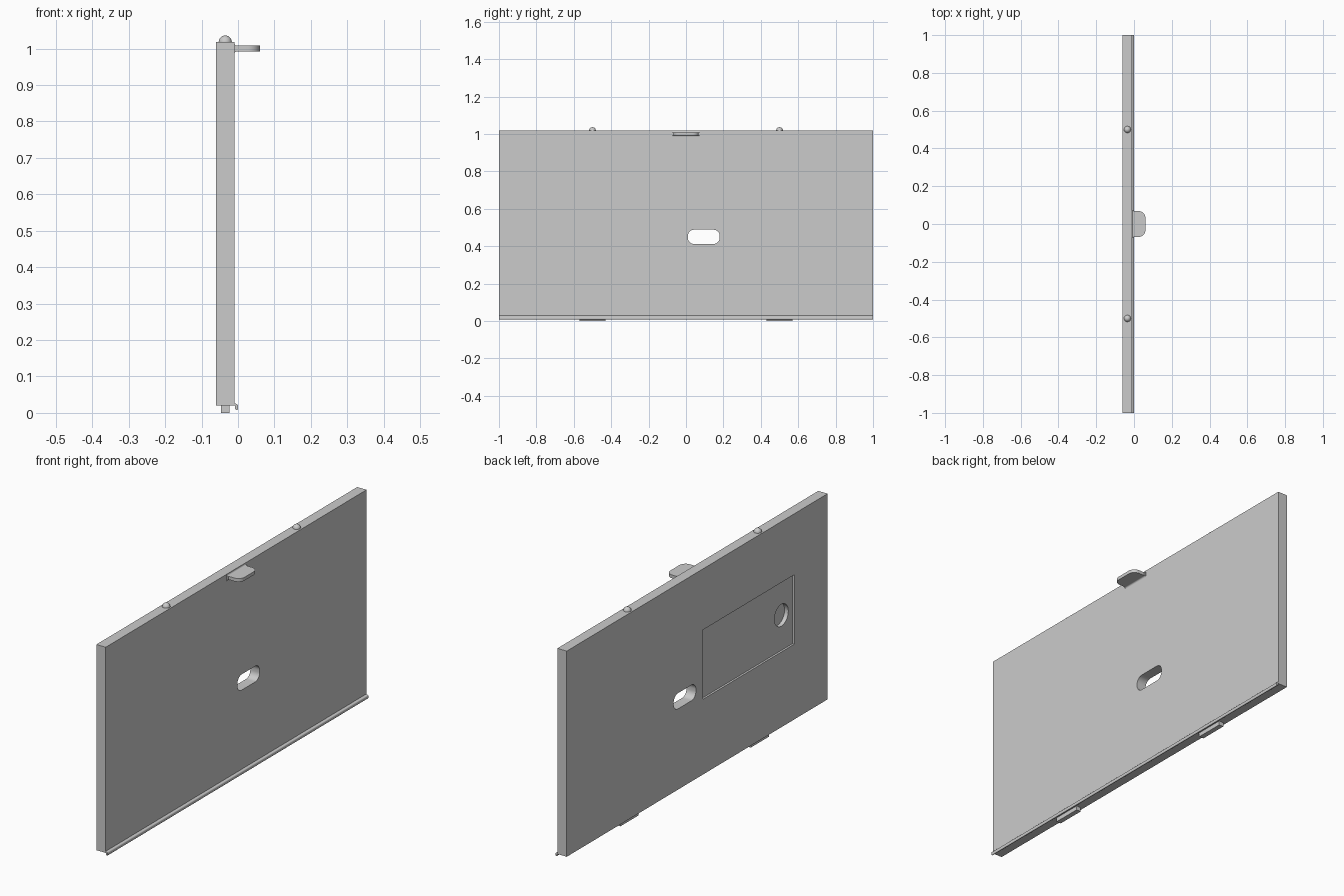
import bpy
import bmesh
from math import cos, sin, pi, radians
from mathutils import Matrix, Vector

cube = bpy.data.objects.get("Cube")
if cube:
    bpy.data.objects.remove(cube, do_unlink=True)

grey = bpy.data.materials.new("grey plastic")
grey.use_nodes = True
colour = (0.6, 0.6, 0.6, 1)
grey.diffuse_color = colour
grey.node_tree.nodes["Principled BSDF"].inputs["Base Color"].default_value = colour


def finish(name, bm, smooth=True):
    bmesh.ops.recalc_face_normals(bm, faces=bm.faces)
    mesh = bpy.data.meshes.new(name)
    bm.to_mesh(mesh)
    bm.free()
    mesh.materials.append(grey)
    obj = bpy.data.objects.new(name, mesh)
    bpy.context.collection.objects.link(obj)
    if smooth:
        shade(obj)
    return obj


def shade(obj):
    bpy.ops.object.select_all(action="DESELECT")
    obj.select_set(True)
    bpy.context.view_layer.objects.active = obj
    bpy.ops.object.shade_smooth_by_angle(angle=radians(35))


def box(name, low, high):
    low, high = Vector(low), Vector(high)
    bm = bmesh.new()
    bmesh.ops.create_cube(bm, size=1, matrix=Matrix.Translation((low + high) / 2)
                          @ Matrix.Diagonal((*(high - low), 1)))
    return finish(name, bm, False)


def prism(name, points, offset):
    """Extrude a closed outline of 3D points along an offset."""
    bm = bmesh.new()
    face = bm.faces.new([bm.verts.new(p) for p in points])
    top = bmesh.ops.extrude_face_region(bm, geom=[face])["geom"]
    verts = [v for v in top if isinstance(v, bmesh.types.BMVert)]
    bmesh.ops.translate(bm, verts=verts, vec=offset)
    return finish(name, bm)


def arc(cx, cy, r, start, end, steps=10):
    angles = [radians(start + (end - start) * i / steps) for i in range(steps + 1)]
    return [(cx + r * cos(a), cy + r * sin(a)) for a in angles]


def rounded_rect(cy, cz, width, height, r):
    w, h = width / 2 - r, height / 2 - r
    corners = [(w, h), (-w, h), (-w, -h), (w, -h)]
    return [p for i, (a, b) in enumerate(corners)
            for p in arc(cy + a, cz + b, r, 90 * i, 90 * i + 90)]


def cut(obj, cutter):
    mod = obj.modifiers.new("cut", "BOOLEAN")
    mod.object = cutter
    mod.operation = "DIFFERENCE"
    mod.solver = "EXACT"
    bpy.context.view_layer.objects.active = obj
    bpy.ops.object.modifier_apply(modifier=mod.name)
    bpy.data.objects.remove(cutter, do_unlink=True)


BACK, FACE = -0.06, -0.01

# Main panel with through slot, shallow label recess and round blind hole
panel = box("panel", (BACK, -1, 0.02), (FACE, 1, 1.018))
slot = rounded_rect(0.095, 0.45, 0.17, 0.076, 0.033)
cut(panel, prism("slot_cutter", [(-0.1, y, z) for y, z in slot], (0.2, 0, 0)))
cut(panel, box("recess_cutter", (-0.1, -0.745, 0.385), (BACK + 0.01, -0.045, 0.722)))
hole = arc(-0.66, 0.555, 0.053, 0, 348.75, 31)
cut(panel, prism("hole_cutter", [(-0.1, y, z) for y, z in hole], (0.07, 0, 0)))
shade(panel)

# Finger tab with rounded outer corners
tab = [(FACE - 0.005, -0.068)] + arc(0.027, -0.035, 0.033, -90, 0)
tab += arc(0.027, 0.035, 0.033, 0, 90) + [(FACE - 0.005, 0.068)]
prism("finger_tab", [(x, y, 0.992) for x, y in tab], (0, 0, 0.016))

# Flared root where the tab meets the panel
flare = arc(-0.003, 1.015, 0.007, 180, 270, 6) + arc(-0.003, 0.985, 0.007, 90, 180, 6)
prism("tab_root", [(x, -0.072, z) for x, z in flare], (0, 0.144, 0))

# Hooked lip along the bottom edge
hook = [(FACE - 0.004, 0.028), (FACE, 0.028)] + arc(-0.006, 0.019, 0.006, 90, 0, 6)
hook += [(0, 0.012)] + arc(-0.004, 0.012, 0.004, 0, -180, 8)
hook += [(-0.008, 0.02), (FACE - 0.004, 0.02)]
prism("bottom_lip", [(x, -1, z) for x, z in hook], (0, 2, 0))

# Locating domes on top and key feet underneath
for side, y in (("front", -0.5), ("back", 0.5)):
    bm = bmesh.new()
    bmesh.ops.create_uvsphere(bm, u_segments=24, v_segments=16, radius=0.018,
                              matrix=Matrix.Translation((-0.035, y, 1.018)))
    finish(side + "_dome", bm)
    box(side + "_foot", (-0.047, y - 0.07, 0), (-0.023, y + 0.07, 0.021))
